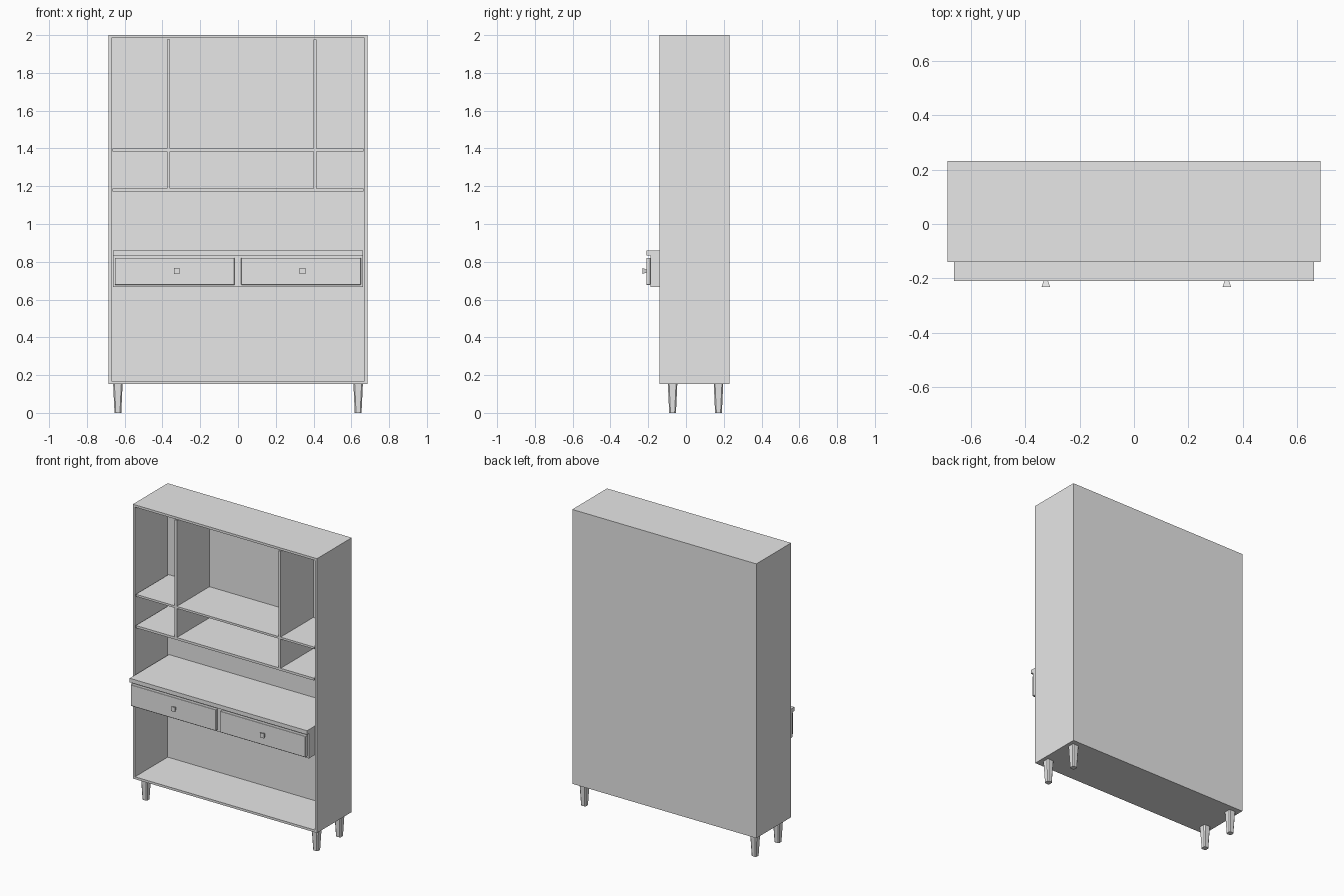
import bpy, bmesh
from mathutils import Matrix, Vector

cube = bpy.data.objects.get("Cube")
if cube:
    bpy.data.objects.remove(cube, do_unlink=True)

grey = bpy.data.materials.new("light_grey")
grey.use_nodes = True
COLOUR = (0.8, 0.8, 0.8, 1)
grey.diffuse_color = COLOUR
grey.node_tree.nodes["Principled BSDF"].inputs["Base Color"].default_value = COLOUR

HALF_W, FRONT, BACK = 0.686, -0.139, 0.231
BASE, TOP, WALL = 0.152, 2.0, 0.022
INNER = HALF_W - WALL
REAR = BACK - WALL


def finish(name, bm):
    bmesh.ops.recalc_face_normals(bm, faces=bm.faces)
    mesh = bpy.data.meshes.new(name)
    bm.to_mesh(mesh)
    bm.free()
    mesh.materials.append(grey)
    obj = bpy.data.objects.new(name, mesh)
    bpy.context.collection.objects.link(obj)
    return obj


def box(name, x, y, z, bevel=0):
    """Box from (min, max) ranges on each axis."""
    bm = bmesh.new()
    bmesh.ops.create_cube(bm, size=1)
    for v in bm.verts:
        v.co = Vector([(a + b) / 2 + c * (b - a) for (a, b), c in zip((x, y, z), v.co)])
    if bevel:
        bmesh.ops.bevel(bm, geom=bm.edges[:], offset=bevel, segments=1, affect='EDGES')
    return finish(name, bm)


def taper(name, low, high, size_low, size_high, chamfer=0):
    """Square bar tapering between two points, with optional chamfered long edges."""
    low, high = Vector(low), Vector(high)
    axis = high - low
    bm = bmesh.new()
    bmesh.ops.create_cube(bm, size=1)
    for v in bm.verts:
        size = size_high if v.co.z > 0 else size_low
        v.co = Vector((v.co.x * size, v.co.y * size, v.co.z * axis.length))
    if chamfer:
        long_edges = [e for e in bm.edges if abs(e.verts[0].co.z - e.verts[1].co.z) > 0.01]
        bmesh.ops.bevel(bm, geom=long_edges, offset=chamfer, segments=1, affect='EDGES')
    turn = Vector((0, 0, 1)).rotation_difference(axis).to_matrix().to_4x4()
    bm.transform(Matrix.Translation((low + high) / 2) @ turn)
    return finish(name, bm)


# Carcass: open-fronted cabinet hollowed out from one block
bm = bmesh.new()
bmesh.ops.create_cube(bm, size=1)
for v in bm.verts:
    v.co = Vector((v.co.x * 2 * HALF_W,
                   FRONT if v.co.y < 0 else BACK,
                   BASE if v.co.z < 0 else TOP))
bm.normal_update()
front = [f for f in bm.faces if f.normal.y < -0.9]
bmesh.ops.inset_region(bm, faces=front, thickness=WALL)
hollow = bmesh.ops.extrude_face_region(bm, geom=front)["geom"]
bmesh.ops.translate(bm, vec=(0, REAR - FRONT, 0),
                    verts=[g for g in hollow if isinstance(g, bmesh.types.BMVert)])
bmesh.ops.delete(bm, geom=front, context='FACES')
finish("carcass", bm)

# Shelves and upright dividers
UPPER, LOWER = (1.385, 1.399), (1.173, 1.189)
DEPTH = (FRONT, REAR)
box("upper_shelf", (-INNER, INNER), DEPTH, UPPER)
box("lower_shelf", (-INNER, INNER), DEPTH, LOWER)
for side, x in (("right", (-0.375, -0.359)), ("left", (0.399, 0.415))):
    box(f"{side}_upper_divider", x, DEPTH, (UPPER[1], TOP - WALL))
    box(f"{side}_lower_divider", x, DEPTH, (LOWER[1], UPPER[0]))

# Desk top and drawer case
box("desk_top", (-0.661, 0.661), (-0.209, REAR), (0.834, 0.861))
box("drawer_case", (-0.661, 0.661), (-0.188, REAR), (0.666, 0.834))

# Drawer fronts with flared knobs
for side, x, knob_x in (("right", (-0.652, -0.018), -0.324),
                        ("left", (0.016, 0.65), 0.341)):
    box(f"{side}_drawer_front", x, (-0.21, -0.188), (0.678, 0.821), bevel=0.002)
    taper(f"{side}_knob", (knob_x, -0.209, 0.751), (knob_x, -0.231, 0.751), 0.016, 0.031)

# Tapered legs
for side, x in (("right", -0.636), ("left", 0.636)):
    for end, y in (("front", -0.071), ("back", 0.172)):
        taper(f"{end}_{side}_leg", (x, y, 0), (x, y, BASE), 0.036, 0.05, chamfer=0.007)
